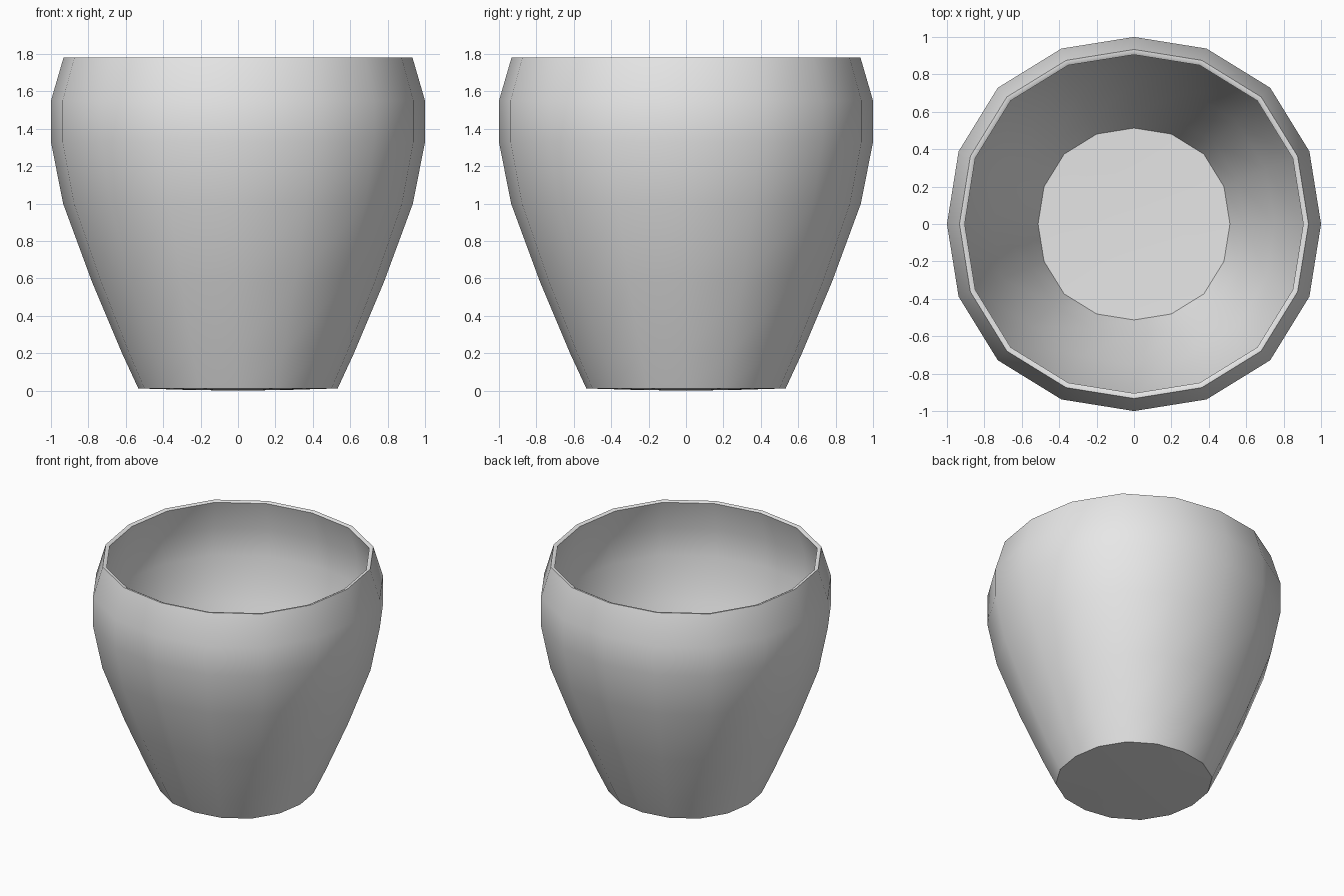
import bpy, bmesh, math

cube = bpy.data.objects.get("Cube")
if cube:
    bpy.data.objects.remove(cube, do_unlink=True)

SIDES = 16

# Single plain clay colour
grey = bpy.data.materials.new("light_grey")
grey.use_nodes = True
colour = (0.8, 0.8, 0.8, 1)
grey.diffuse_color = colour
grey.node_tree.nodes["Principled BSDF"].inputs["Base Color"].default_value = colour

# Closed (radius, height) profile: underside, outer wall, rim, inner wall, floor
outer = [(0.27, 0.004), (0.533, 0.012), (0.62, 0.2), (0.78, 0.58),
         (0.935, 1.0), (1.0, 1.33), (1.0, 1.55), (0.933, 1.78)]
rim = [(0.92, 1.78), (0.905, 1.772)]
inner = [(0.97, 1.545), (0.97, 1.335), (0.906, 1.01), (0.752, 0.592),
         (0.592, 0.212), (0.513, 0.04), (0.27, 0.034)]


def ring(bm, radius, z):
    """One loop of the pot, slightly fuller on the diagonals."""
    verts = []
    for i in range(SIDES):
        a = 2 * math.pi * i / SIDES
        r = radius * (1 + 0.03 * math.sin(2 * a) ** 2)
        verts.append(bm.verts.new((r * math.cos(a), r * math.sin(a), z)))
    return verts


def cap(bm, loop, z):
    """Fan from a loop to a centre point."""
    centre = bm.verts.new((0, 0, z))
    for i in range(SIDES):
        bm.faces.new((loop[i], loop[(i + 1) % SIDES], centre))


bm = bmesh.new()
rings = [ring(bm, r, z) for r, z in outer + rim + inner]
for low, high in zip(rings, rings[1:]):
    for i in range(SIDES):
        j = (i + 1) % SIDES
        bm.faces.new((low[i], low[j], high[j], high[i]))
cap(bm, rings[0], 0)
cap(bm, rings[-1], 0.032)
bmesh.ops.recalc_face_normals(bm, faces=bm.faces)

mesh = bpy.data.meshes.new("plant_pot")
bm.to_mesh(mesh)
bm.free()
mesh.materials.append(grey)
pot = bpy.data.objects.new("plant_pot", mesh)
bpy.context.collection.objects.link(pot)

# Smooth walls, crisp rim and base edges
bpy.ops.object.select_all(action='DESELECT')
pot.select_set(True)
bpy.context.view_layer.objects.active = pot
bpy.ops.object.shade_smooth_by_angle(angle=math.radians(30))
